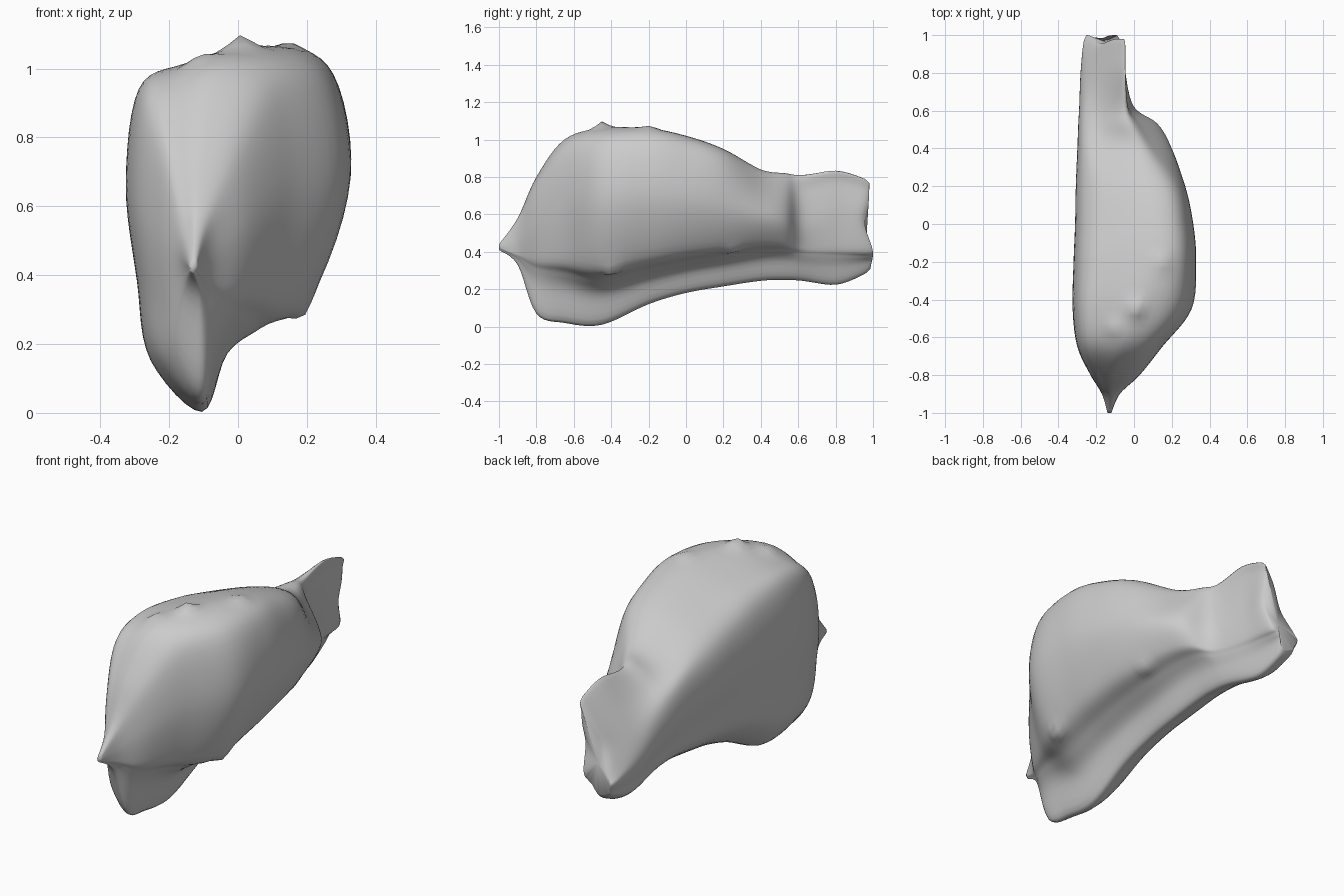
import bpy, bmesh, math
from mathutils import Vector

if "Cube" in bpy.data.objects:
    bpy.data.objects.remove(bpy.data.objects["Cube"])

# Stations along the body:
# y, left x, left shoulder z, crest x, crest z, lobe x, lobe z, lobe underside z, slab right x, bottom z
STATIONS = [
    (-1.00, -.140, .43, -.13, .44, -.120, .43, .42, -.125, .41),
    (-.90, -.170, .52, -.12, .58, -.075, .48, .38, -.09, .33),
    (-.80, -.230, .72, -.10, .80, .030, .60, .34, -.05, .07),
    (-.65, -.300, .89, -.05, 1.00, .150, .71, .32, -.02, .02),
    (-.45, -.325, .94, .04, 1.06, .305, .74, .28, -.01, .01),
    (-.20, -.320, .92, .13, 1.06, .327, .75, .33, .00, .12),
    (.00, -.312, .87, .13, 1.02, .312, .72, .37, .00, .18),
    (.20, -.308, .81, .10, .95, .270, .68, .40, .00, .215),
    (.40, -.300, .75, .03, .84, .200, .63, .43, -.01, .245),
    (.53, -.295, .69, -.03, .82, .125, .60, .43, -.02, .25),
    (.62, -.290, .64, -.05, .81, .000, .56, .41, -.04, .245),
    (.80, -.283, .53, -.055, .83, -.045, .64, .40, -.09, .225),
    (.94, -.268, .45, -.055, .79, -.050, .65, .39, -.12, .275),
    (.98, -.250, .42, -.06, .76, -.065, .64, .39, -.13, .31),
]


def mix(a, b, t):
    return a + (b - a) * t


def section(s):
    """Closed outline: narrow slab below, rounded lobe on the right, flat left face."""
    y, xl, zs, xt, zt, xr, zr, zl, xw, zb = s
    rear = max(0, min(1, (y - .2) / .25))      # the lobe tapers down towards the tail
    pts = [
        (mix(xl, xw, .7), zb),
        (xw - .02 * (xw - xl) / .3, mix(zb, zl, .6)),
        (mix(xw, xr, .25), mix(zb, zl, .88)),
        (mix(xw, xr, .68), mix(zl, zr, .12)),
        (xr, mix(zl, zr, .85)),
        (mix(xr, xt, .25 + .3 * rear), mix(zr, zt, .75 - .1 * rear)),
        (xt, zt),
        (mix(xl, xt, .45), mix(zs, zt, .6 - .15 * rear)),
        (mix(xl, xt, .10), zs),
        (xl, mix(zs, zb, .3)),
        (mix(xl, xw, .10), mix(zs, zb, .6)),
        (mix(xl, xw, .22), mix(zs, zb, .84)),
    ]
    return [Vector((x, y, z)) for x, z in pts]


def spline(p, n, closed):
    """Catmull-Rom subdivision of a list of vectors."""
    count = len(p)
    out = []
    for i in range(count if closed else count - 1):
        idx = [i - 1, i, i + 1, i + 2]
        a, b, c, d = [p[k % count] if closed else p[max(0, min(count - 1, k))] for k in idx]
        for j in range(n):
            t = j / n
            out.append(.5 * (2 * b + (c - a) * t + (2 * a - 5 * b + 4 * c - d) * t * t
                             + (3 * b - a - 3 * c + d) * t ** 3))
    if not closed:
        out.append(p[-1])
    return out


# Loft the sections
outlines = [spline(section(s), 6, True) for s in STATIONS]
columns = [spline(list(col), 6, False) for col in zip(*outlines)]
bm = bmesh.new()
grid = [[bm.verts.new(v) for v in col] for col in columns]
for a, b in zip(grid, grid[1:] + grid[:1]):
    for j in range(len(a) - 1):
        bm.faces.new((a[j], b[j], b[j + 1], a[j + 1]))

# Close both ends
for j, y in ((0, -1.0), (-1, .965)):
    ring = [col[j] for col in grid]
    mid = sum((v.co for v in ring), Vector()) / len(ring)
    tip = bm.verts.new((mid.x, y, mid.z))
    for a, b in zip(ring, ring[1:] + ring[:1]):
        bm.faces.new((a, b, tip))

# Tail end is fullest low down, with a shallow notch above
for v in bm.verts:
    if v.co.y > .82:
        w = min(1, (v.co.y - .82) / .15)
        v.co.y += w * (.02 * math.exp(-((v.co.z - .39) / .07) ** 2)
                       - .025 * math.exp(-((v.co.z - .56) / .08) ** 2))

# Small peaks on the crest and under the lobe: centre, pull, radius
PULLS = [((.01, -.45, 1.06), (0, 0, .04), .08),
         ((.15, -.20, 1.06), (0, 0, .02), .08),
         ((-.11, -.55, 1.02), (0, 0, .02), .07),
         ((.17, -.40, .33), (.01, 0, -.06), .07),
         ((.12, .24, .44), (.02, 0, -.03), .07)]
for c, d, r in PULLS:
    for v in bm.verts:
        k = (v.co - Vector(c)).length / r
        if k < 1:
            v.co += Vector(d) * (1 - k) ** 1.5

bmesh.ops.recalc_face_normals(bm, faces=bm.faces)
mesh = bpy.data.meshes.new("organ_body")
bm.to_mesh(mesh)
bm.free()
for f in mesh.polygons:
    f.use_smooth = True
body = bpy.data.objects.new("organ_body", mesh)
bpy.context.collection.objects.link(body)
